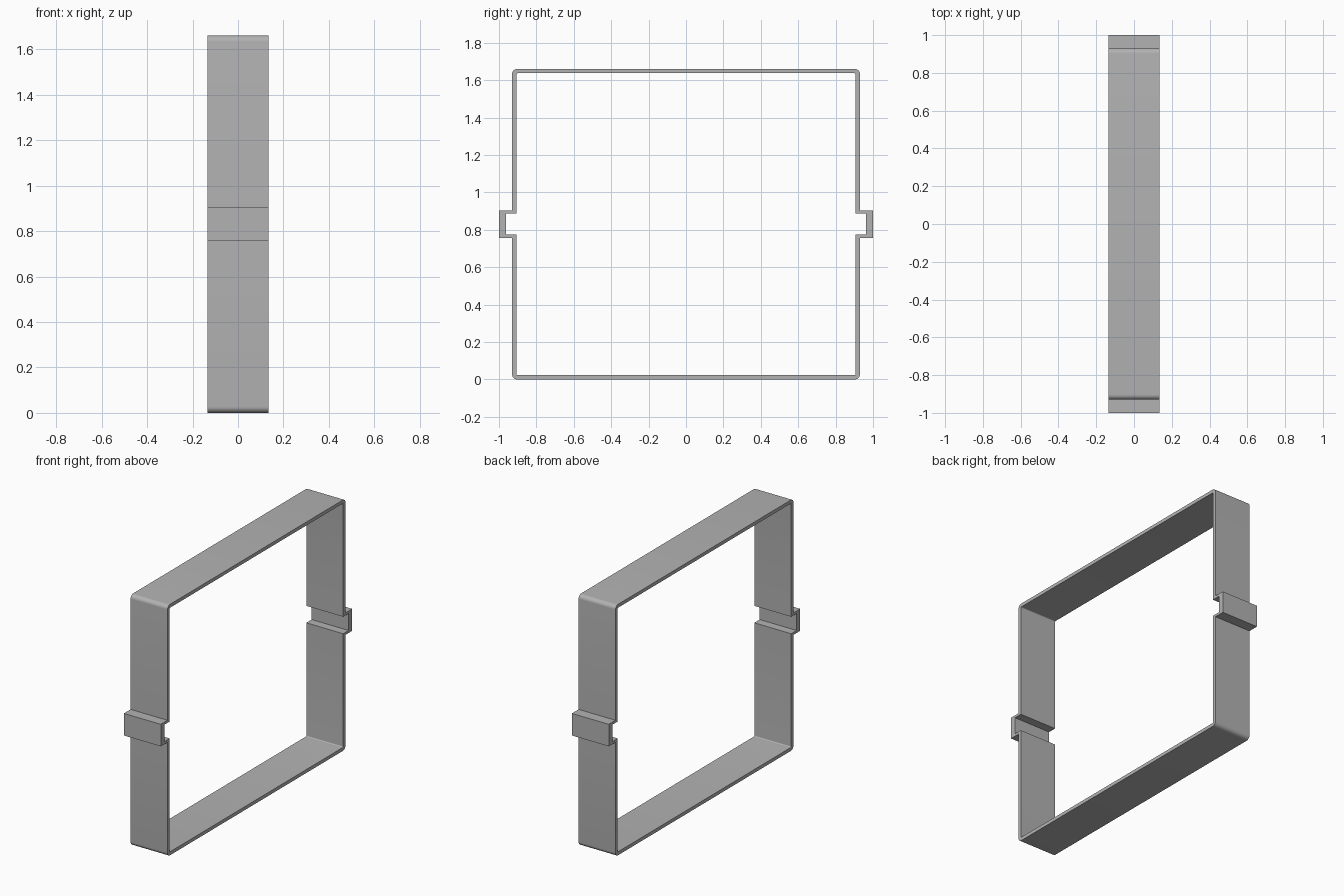
import bpy
import bmesh
import math

HALF_WIDTH = 0.135   # along x
MID_Z = 0.83         # height of the symmetry plane
CORNER_STEPS = 8

cube = bpy.data.objects.get("Cube")
if cube:
    bpy.data.objects.remove(cube, do_unlink=True)

# Plain grey material
grey = bpy.data.materials.new("grey")
grey.use_nodes = True
colour = (0.45, 0.45, 0.45, 1.0)
grey.diffuse_color = colour
grey.node_tree.nodes["Principled BSDF"].inputs["Base Color"].default_value = colour


def band_loop(tab_y, tab_z, wall_y, top_z, radius):
    """Closed (y, z) loop: one quarter mirrored into all four quadrants."""
    quarter = [(tab_y, tab_z), (wall_y, tab_z)]
    for i in range(CORNER_STEPS + 1):
        a = math.pi / 2 * i / CORNER_STEPS
        quarter.append((wall_y - radius + radius * math.cos(a),
                        top_z - radius + radius * math.sin(a)))
    loop = []
    for sy, sz in ((1, 1), (-1, 1), (-1, -1), (1, -1)):
        points = quarter if sy * sz > 0 else quarter[::-1]
        loop += [(sy * y, MID_Z + sz * z) for y, z in points]
    return loop


# Outer and inner outlines of the frame, with the side channels
outer = band_loop(1.0, 0.073, 0.93, MID_Z, 0.027)
inner = band_loop(0.963, 0.056, 0.907, MID_Z - 0.023, 0.006)

# Four rings of vertices joined into a hollow band
bm = bmesh.new()
rings = [[bm.verts.new((x, y, z)) for y, z in loop]
         for loop, x in ((outer, -HALF_WIDTH), (outer, HALF_WIDTH),
                         (inner, HALF_WIDTH), (inner, -HALF_WIDTH))]
count = len(outer)
for r in range(4):
    a, b = rings[r], rings[(r + 1) % 4]
    for i in range(count):
        j = (i + 1) % count
        bm.faces.new((a[i], a[j], b[j], b[i]))
bmesh.ops.recalc_face_normals(bm, faces=bm.faces)

mesh = bpy.data.meshes.new("band_frame")
bm.to_mesh(mesh)
bm.free()
mesh.materials.append(grey)
frame = bpy.data.objects.new("band_frame", mesh)
bpy.context.collection.objects.link(frame)

# Smooth the rounded corners only
bpy.ops.object.select_all(action='DESELECT')
frame.select_set(True)
bpy.context.view_layer.objects.active = frame
bpy.ops.object.shade_smooth_by_angle(angle=math.radians(30))
